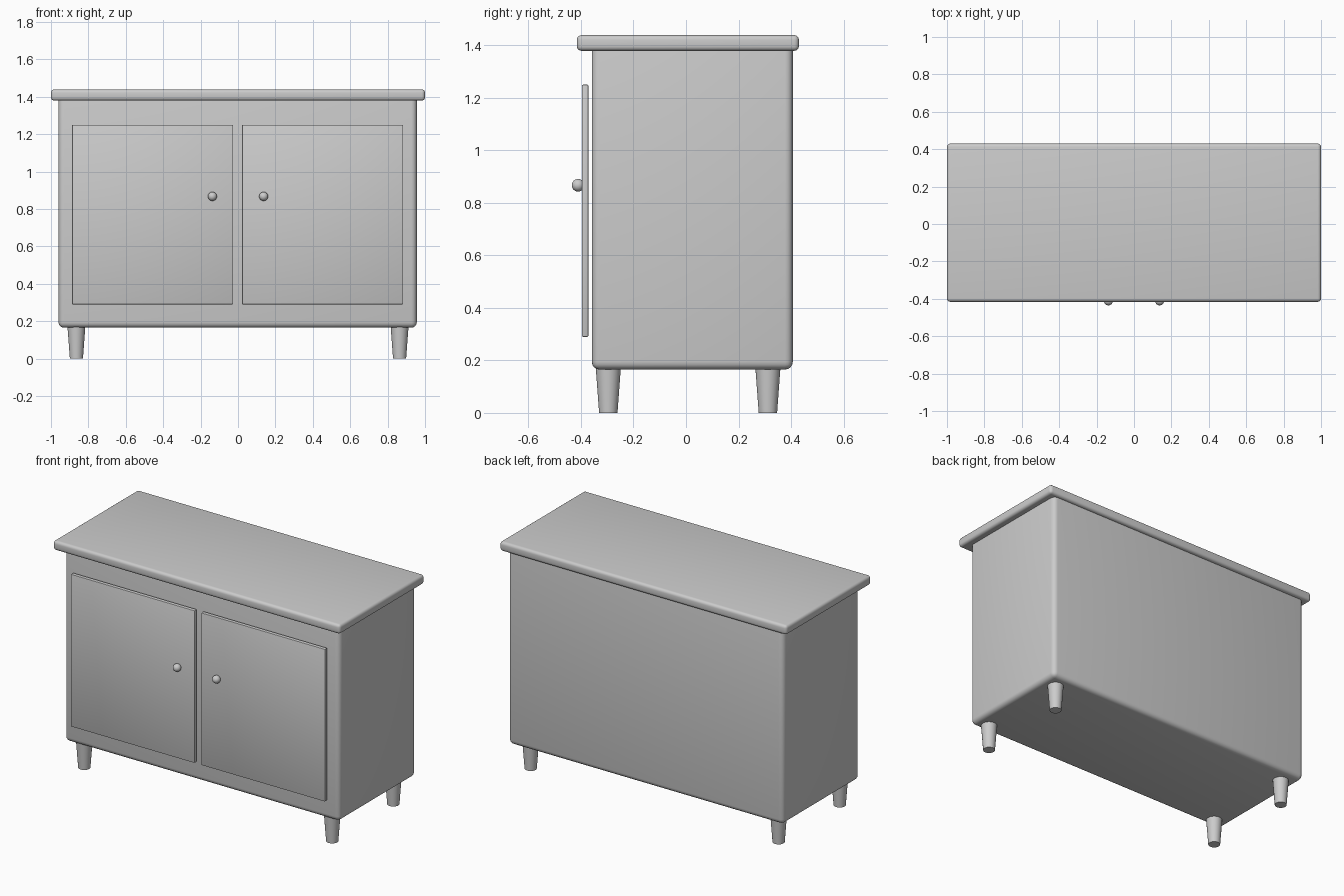
import bpy
import bmesh
from mathutils import Matrix, Vector

cube = bpy.data.objects.get("Cube")
if cube:
    bpy.data.objects.remove(cube, do_unlink=True)

GREY = (0.6, 0.6, 0.6, 1.0)
paint = bpy.data.materials.new("plain grey")
paint.use_nodes = True
paint.diffuse_color = GREY
paint.node_tree.nodes["Principled BSDF"].inputs["Base Color"].default_value = GREY


def finish(name, bm):
    """Turn a bmesh into a smooth, painted object."""
    mesh = bpy.data.meshes.new(name)
    bm.to_mesh(mesh)
    bm.free()
    mesh.materials.append(paint)
    obj = bpy.data.objects.new(name, mesh)
    bpy.context.collection.objects.link(obj)
    bpy.ops.object.select_all(action="DESELECT")
    obj.select_set(True)
    bpy.context.view_layer.objects.active = obj
    bpy.ops.object.shade_smooth_by_angle()
    return obj


def rounded_box(name, low, high, radius, segments=4):
    low, high = Vector(low), Vector(high)
    bm = bmesh.new()
    bmesh.ops.create_cube(bm, size=1)
    bmesh.ops.scale(bm, vec=high - low, verts=bm.verts)
    bmesh.ops.translate(bm, vec=(low + high) / 2, verts=bm.verts)
    bmesh.ops.bevel(bm, geom=bm.edges[:], offset=radius, segments=segments,
                    profile=0.5, affect="EDGES")
    return finish(name, bm)


def tapered_leg(name, x, y):
    height = 0.175
    bm = bmesh.new()
    bmesh.ops.create_cone(bm, cap_ends=True, segments=32, radius1=0.035,
                          radius2=0.048, depth=height,
                          matrix=Matrix.Translation((x, y, height / 2)))
    return finish(name, bm)


def knob(name, x):
    bm = bmesh.new()
    bmesh.ops.create_uvsphere(bm, u_segments=32, v_segments=16, radius=0.024,
                              matrix=Matrix.Translation((x, -0.411, 0.867)))
    return finish(name, bm)


# Cabinet body and overhanging top
rounded_box("cabinet_body", (-0.96, -0.359, 0.165), (0.956, 0.407, 1.42), 0.03)
rounded_box("table_top", (-1, -0.416, 1.379), (1, 0.43, 1.439), 0.018)

# Doors stand just clear of the body
rounded_box("right_door", (-0.887, -0.397, 0.29), (-0.026, -0.372, 1.25), 0.004, 2)
rounded_box("left_door", (0.022, -0.397, 0.29), (0.883, -0.372, 1.25), 0.004, 2)

# Knobs and legs on both sides
for side, sign in (("left", 1), ("right", -1)):
    knob(side + "_knob", sign * 0.137)
    for end, y in (("front", -0.296), ("back", 0.312)):
        tapered_leg(f"{end}_{side}_leg", sign * 0.864, y)
